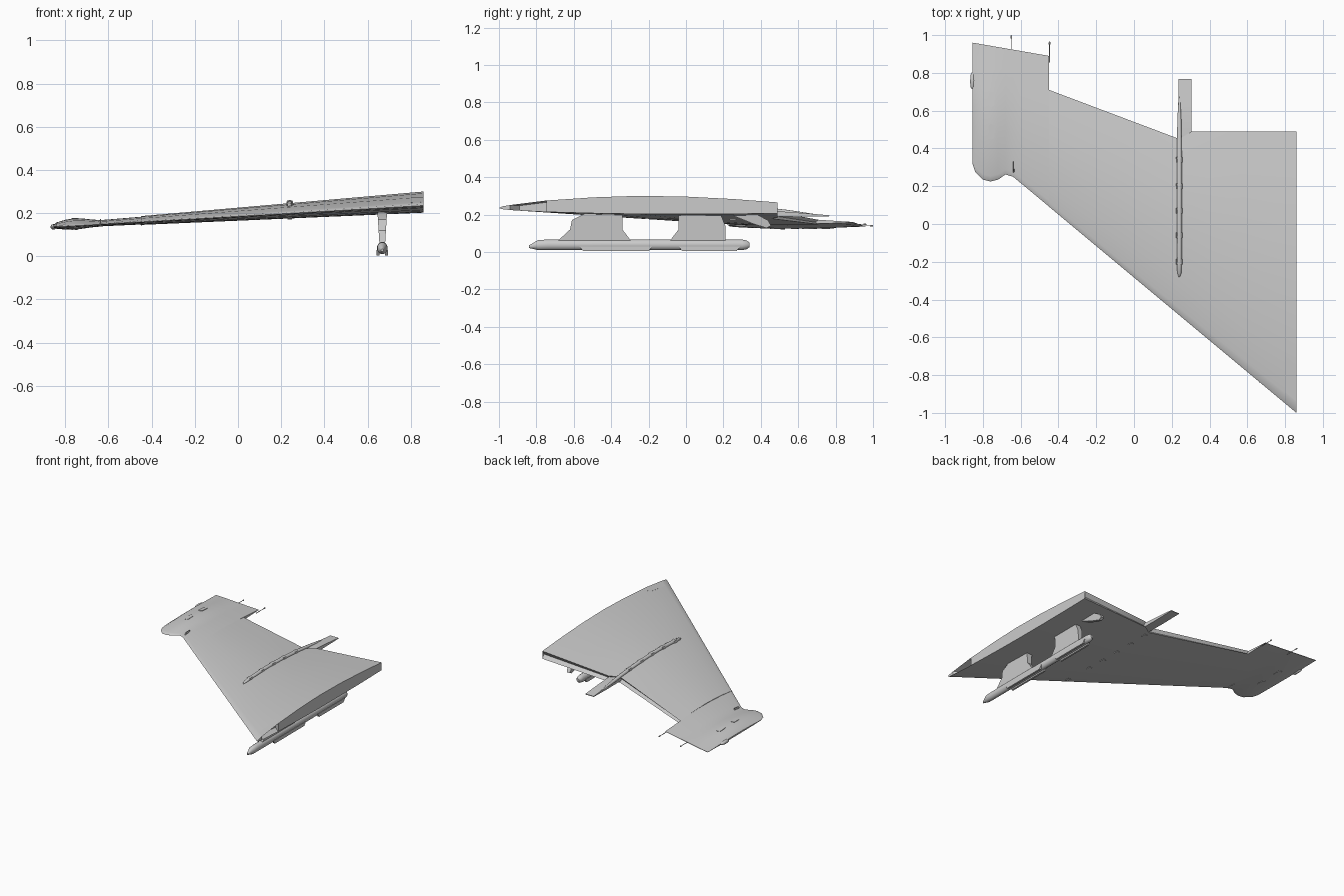
import bpy, bmesh, math
from mathutils import Vector

old = bpy.data.objects.get("Cube")
if old:
    bpy.data.objects.remove(old)

grey = bpy.data.materials.new("light_grey")
grey.use_nodes = True
grey.diffuse_color = (0.6, 0.6, 0.6, 1)
grey.node_tree.nodes["Principled BSDF"].inputs["Base Color"].default_value = (0.6, 0.6, 0.6, 1)


def finish(name, bm, angle=30):
    bmesh.ops.recalc_face_normals(bm, faces=bm.faces)
    mesh = bpy.data.meshes.new(name)
    bm.to_mesh(mesh)
    bm.free()
    mesh.materials.append(grey)
    ob = bpy.data.objects.new(name, mesh)
    bpy.context.collection.objects.link(ob)
    bpy.ops.object.select_all(action="DESELECT")
    ob.select_set(True)
    bpy.context.view_layer.objects.active = ob
    bpy.ops.object.shade_smooth_by_angle(angle=math.radians(angle))
    return ob


def loft(rings, caps=True):
    bm = bmesh.new()
    vs = [[bm.verts.new(p) for p in r] for r in rings]
    n = len(vs[0])
    for a, b in zip(vs, vs[1:]):
        for i in range(n):
            j = (i + 1) % n
            bm.faces.new((a[i], a[j], b[j], b[i]))
    if caps:
        bm.faces.new(vs[0])
    bm.faces.new(vs[-1])
    return bm, vs


def prism(name, pts, x, w_bottom, w_top):
    """Side profile (y, z) given a width that changes with height."""
    zs = [z for _, z in pts]
    lo, hi = min(zs), max(zs)

    def side(s):
        return [(x + s * (w_bottom + (w_top - w_bottom) * (z - lo) / (hi - lo)) / 2, y, z) for y, z in pts]
    return finish(name, loft([side(-1), side(1)])[0])


def tube(name, x, stations, sides=10, sx=1.0):
    """Rounded body along y from (y, z, radius) stations."""
    ang = [2 * math.pi * (k + 0.5) / sides for k in range(sides)]
    return finish(name, loft([[(x + sx * r * math.cos(a), y, z + r * math.sin(a)) for a in ang]
                              for y, z, r in stations])[0], 40)


# Wing section: chord fractions with upper and lower offsets
T = [0, .01, .04, .17, .34, .5, .67, .84, 1]
UP = [0, .008, .016, .04, .057, .065, .061, .048, .03]
LOW = [0, -.006, -.011, -.021, -.028, -.032, -.033, -.032, -.028]
N = len(T)


def lerp_table(xs, ys, x):
    for i in range(len(xs) - 1):
        lo, hi = sorted(xs[i:i + 2])
        if lo <= x <= hi:
            f = (x - xs[i]) / (xs[i + 1] - xs[i])
            return ys[i] + f * (ys[i + 1] - ys[i])
    return ys[-1]


def inner_station(x):
    s = (x + .64) / 1.5
    te = lerp_table([.86, .305, .24, -.45], [.49, .49, .45, .71], x)
    return .25 - 1.25 * s, te, .33 + .67 * s, .148 + .087 * s


TIP_X = [-.45, -.6, -.64, -.68, -.72, -.76, -.8, -.84, -.855]
TIP_LE = [.092, .217, .25, .262, .235, .225, .235, .275, .32]
TIP_SCALE = [.415, .35, .34, .43, .55, .6, .52, .34, .14]


def tip_station(x):
    te = .89 + .07 * (-.45 - x) / .405
    zc = max(.137, .148 + .087 * (x + .64) / 1.5)
    return lerp_table(TIP_X, TIP_LE, x), te, lerp_table(TIP_X, TIP_SCALE, x), zc


def section(x, tip):
    le, te, k, zc = (tip_station if tip else inner_station)(x)
    c = te - le

    def point(t, h):
        taper = 1 - .88 * t ** 3 if tip else 1
        return (x, le + t * c, zc + h * k * taper)
    ring = [point(t, h) for t, h in zip(T, UP)]
    ring.append((x, te - (0 if tip else .02), zc))
    low = [point(t, h) for t, h in zip(T, LOW)][:0:-1]
    return ring + low


def surface_z(x, y, upper=True):
    tip = x < -.45
    le, te, k, zc = (tip_station if tip else inner_station)(x)
    t = min(1, max(0, (y - le) / (te - le)))
    h = lerp_table(T, UP if upper else LOW, t)
    return zc + h * k * (1 - .88 * t ** 3 if tip else 1)


# Main wing panel with a recessed bay in the root end
bm, vs = loft([section(x, False) for x in (.86, .58, .305, .24, -.1, -.45)], caps=False)
root = vs[0]
lower = [root[0]] + [root[2 * N - i] for i in range(1, N)]
bay = None
for i in range(N - 1):
    corners = [root[i], root[i + 1], lower[i + 1], lower[i]]
    f = bm.faces.new(list(dict.fromkeys(corners)))
    if i == 2:
        bay = f
bm.faces.new((root[N - 1], root[N], root[N + 1]))
ext = bmesh.ops.extrude_face_region(bm, geom=[bay])["geom"]
moved = [v for v in ext if isinstance(v, bmesh.types.BMVert)]
bmesh.ops.translate(bm, verts=moved, vec=Vector((-.06, .05, -.003)))
if bay.is_valid:
    bmesh.ops.delete(bm, geom=[bay], context="FACES_ONLY")
finish("main_wing", bm)

# Outer wing with rounded tip pod
finish("outer_wing", loft([section(x, True) for x in TIP_X])[0])

# Oval panels on both faces of the tip pod
for k, y in enumerate((.49, .66)):
    for side, upper in (("upper", True), ("lower", False)):
        z = surface_z(-.755, y, upper)
        oval = [(-.755 + .016 * math.cos(a), y + .024 * (1 if math.sin(a) > 0 else -1) + .016 * math.sin(a))
                for a in [2 * math.pi * (j + .5) / 16 for j in range(16)]]
        rings = [[(px, py, surface_z(px, py, upper) + d) for px, py in oval] for d in (-.003, .003)]
        finish(f"tip_{side}_panel_{k + 1}", loft(rings)[0])

# Side lamp and small leading edge vane on the tip
tube("tip_lamp", -.855, [(.715, .136, .004), (.725, .136, .012), (.76, .136, .013), (.79, .136, .01), (.805, .136, .003)])
prism("tip_vane", [(.26, .14), (.33, .14), (.33, .172), (.29, .17)], -.637, .008, .004)

# Static discharge wicks
for k, (x, y) in enumerate(((-.65, .92), (-.447, .885))):
    z = .14 + .008 * k
    tube(f"static_wick_{k + 1}", x, [(y - .03, z, .003), (y + .062, z, .002), (y + .066, z, .005),
                                     (y + .076, z, .005), (y + .08, z, .002)], 8)

# Upper fence that follows the wing skin, with clamp blocks
FX = .24
fence = [(-.28, surface_z(FX, -.28), .003)]
for y, r in ((-.26, .011), (-.2, .014), (-.06, .014), (.07, .014), (.2, .014), (.34, .014), (.43, .013)):
    fence.append((y, surface_z(FX, y) + .003, r))
fence += [(.55, .213, .011), (.68, .2, .004)]
tube("upper_fence", FX, fence)
for k, y in enumerate((-.2, -.06, .07, .2, .34)):
    z = surface_z(FX, y)
    prism(f"fence_clamp_{k + 1}", [(y - .015, z - .004), (y + .015, z - .004), (y + .015, z + .014),
                                   (y - .015, z + .014)], FX, .034, .026)

# Trailing spike behind the fence
prism("trailing_spike", [(.38, .19), (.38, .212), (.5, .217), (.64, .207), (.768, .196), (.768, .191), (.6, .188)],
      .27, .07, .07)

# Row of flush fittings under the wing
for k, y in enumerate((-.43, -.2, -.05, .1, .25, .4)):
    z = surface_z(FX, y, False)
    prism(f"lower_fitting_{k + 1}", [(y - .018, z - .004), (y + .018, z - .004), (y + .018, z + .004),
                                     (y - .018, z + .004)], FX, .022, .022)

# Hanging ski rail with two struts
RX = .668
tube("rail_body", RX, [(-.84, .028, .007), (-.79, .037, .028), (-.74, .038, .029), (.3, .038, .029),
                       (.325, .038, .024), (.34, .038, .012)], 12, .85)
for k, (a, b) in enumerate(((-.55, -.2), (-.02, .27))):
    for s in (-1, 1):
        prism(f"rail_shoe_{k + 1}_{'left' if s > 0 else 'right'}",
              [(a, .004), (b, .004), (b + .02, .03), (a - .02, .03)], RX + s * .02, .014, .014)
prism("front_strut", [(-.69, .055), (-.29, .055), (-.34, .12), (-.34, .215), (-.52, .215), (-.61, .17), (-.62, .12)],
      RX, .026, .046)
prism("rear_strut", [(-.09, .055), (.21, .055), (.21, .14), (.18, .215), (-.04, .215), (-.04, .12)],
      RX, .026, .046)

# Tapered fairing behind the struts
prism("rear_fairing", [(.2, .215), (.36, .212), (.44, .168), (.455, .14), (.43, .128), (.36, .15)], RX, .022, .045)
